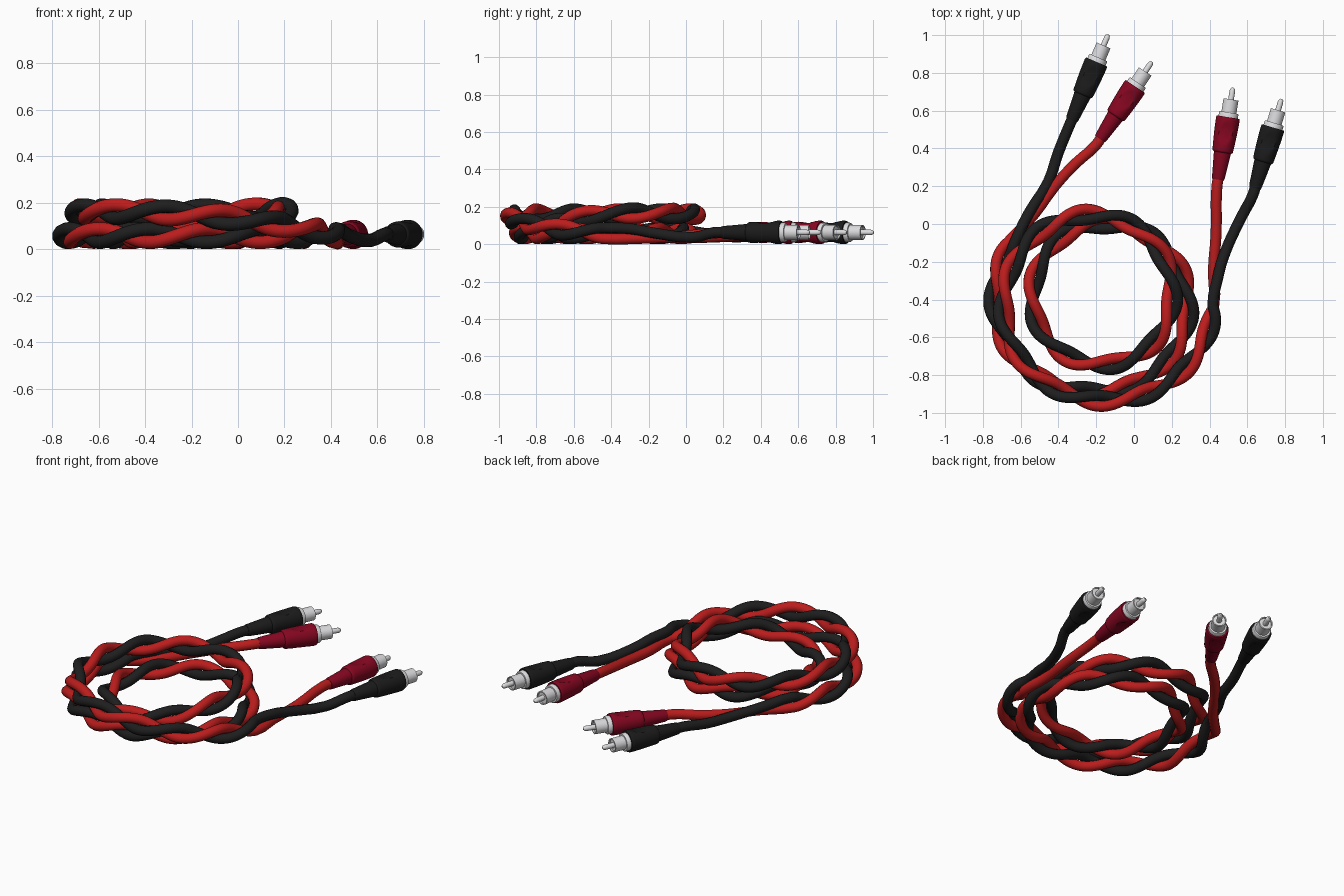
import bpy, bmesh, math
from mathutils import Vector, Matrix

cube = bpy.data.objects.get("Cube")
if cube:
    bpy.data.objects.remove(cube, do_unlink=True)


def material(name, rgb, rough=0.5):
    mat = bpy.data.materials.new(name)
    mat.use_nodes = True
    mat.diffuse_color = (*rgb, 1)
    shader = mat.node_tree.nodes["Principled BSDF"]
    shader.inputs["Base Color"].default_value = (*rgb, 1)
    shader.inputs["Roughness"].default_value = rough
    return mat


RED = material("cable red", (0.5, 0.012, 0.012))
BLACK = material("cable black", (0.013, 0.013, 0.013))
PLUG_RED = material("plug crimson", (0.24, 0.002, 0.015))
PLUG_BLACK = material("plug black", (0.011, 0.011, 0.011))
METAL = material("plug metal", (0.72, 0.72, 0.74))

CABLE_RADIUS = 0.029
TWIST_RADIUS = 0.029
TWISTS = 14
STEPS = 200
CENTRE = Vector((-0.2, -0.43, 0))

# Coil radius and height at every clockwise quarter turn, from the right side
LOW, HIGH = 0.058, 0.16
COIL = [(0.62, LOW), (0.505, 0.15), (0.49, HIGH), (0.48, HIGH), (0.4, HIGH),
        (0.315, 0.07), (0.335, LOW), (0.43, LOW), (0.49, LOW), (0.46, LOW),
        (0.54, LOW), (0.57, LOW)]
LAST_QUARTER = 10.4


def coil_point(quarter):
    """Smoothly interpolated point of the coil's centre line."""
    i = int(quarter)
    t = quarter - i
    a, b, c, d = (Vector(COIL[min(max(k, 0), len(COIL) - 1)])
                  for k in range(i - 1, i + 3))
    r, z = b + 0.5 * t * (c - a + t * (2 * a - 5 * b + 4 * c - d
                                       + t * (3 * (b - c) + d - a)))
    angle = -quarter * math.pi / 2
    return CENTRE + Vector((r * math.cos(angle), r * math.sin(angle), z))


core = [coil_point(LAST_QUARTER * i / STEPS) for i in range(STEPS + 1)]
travelled = [0.0]
for p, q in zip(core, core[1:]):
    travelled.append(travelled[-1] + (q - p).length)


def twisted_strand(phase):
    """One strand wound around the coil's centre line."""
    start, end = math.radians(-95), math.radians(235) + TWISTS * math.tau
    points = []
    for i, p in enumerate(core):
        tangent = core[min(i + 1, STEPS)] - core[max(i - 1, 0)]
        side = tangent.cross(Vector((0, 0, 1))).normalized()
        up = side.cross(tangent).normalized()
        angle = start + (end - start) * travelled[i] / travelled[-1] + phase
        points.append(p + TWIST_RADIUS * (side * math.cos(angle) + up * math.sin(angle)))
    return points


def finish(obj, mat):
    obj.data.materials.clear()
    obj.data.materials.append(mat)
    bpy.ops.object.select_all(action='DESELECT')
    obj.select_set(True)
    bpy.context.view_layer.objects.active = obj
    if obj.type == 'CURVE':
        bpy.ops.object.convert(target='MESH')
    bpy.ops.object.shade_smooth_by_angle(angle=math.radians(35))


def cable(name, points, mat):
    curve = bpy.data.curves.new(name, 'CURVE')
    curve.dimensions = '3D'
    curve.bevel_depth = CABLE_RADIUS
    curve.bevel_resolution = 4
    curve.resolution_u = 3
    curve.use_fill_caps = True
    spline = curve.splines.new('BEZIER')
    spline.bezier_points.add(len(points) - 1)
    for knot, p in zip(spline.bezier_points, points):
        knot.co = p
        knot.handle_left_type = knot.handle_right_type = 'AUTO'
    obj = bpy.data.objects.new(name, curve)
    bpy.context.collection.objects.link(obj)
    finish(obj, mat)


def lathe(name, profile, frame, mat, scoop=None, segments=40):
    """Revolve (radius, distance) pairs; scoop presses finger dents top and bottom."""
    bm = bmesh.new()
    rings = []
    for r, h in profile:
        ring = []
        for s in range(segments):
            a = math.tau * s / segments
            radius = r
            if scoop:
                middle, half = scoop
                off = math.acos(min(1, abs(math.sin(a)))) / 0.6
                dent = 1 - off ** 2 - ((h - middle) / half) ** 2
                radius -= 0.01 * math.sqrt(max(0, dent))
            ring.append(bm.verts.new((radius * math.cos(a), radius * math.sin(a), h)))
        rings.append(ring)
    for lower, upper in zip(rings, rings[1:]):
        for s in range(segments):
            n = (s + 1) % segments
            bm.faces.new((lower[s], lower[n], upper[n], upper[s]))
    bm.faces.new(rings[0][::-1])
    bm.faces.new(rings[-1])
    bm.transform(frame)
    bmesh.ops.recalc_face_normals(bm, faces=bm.faces)
    mesh = bpy.data.meshes.new(name)
    bm.to_mesh(mesh)
    bm.free()
    obj = bpy.data.objects.new(name, mesh)
    bpy.context.collection.objects.link(obj)
    finish(obj, mat)


PLUG_HEIGHT = 0.063


def plug(name, back, tip, mat):
    """Plug laid along back-to-tip; returns the cable's entry points."""
    origin = Vector((*back, PLUG_HEIGHT))
    axis = (Vector((*tip, PLUG_HEIGHT)) - origin).normalized()
    up = Vector((0, 0, 1))
    frame = Matrix((up.cross(axis), up, axis)).transposed().to_4x4()
    frame.translation = origin
    # Tapered strain relief
    lathe(name + "_strain_relief", [(0.031, 0), (0.034, 0.01), (0.047, 0.16)], frame, mat)
    # Grip body with finger dents
    body = [(0.046, 0.145), (0.053, 0.15)]
    body += [(0.055 + 0.008 * math.sin(t / 12 * math.pi / 2), 0.155 + 0.172 * t / 12)
             for t in range(13)]
    body += [(0.06, 0.335)]
    lathe(name + "_body", body, frame, mat, scoop=(0.25, 0.055))
    # Metal flange, barrel with a shallow recess, and centre pin
    lathe(name + "_flange", [(0.052, 0.33), (0.052, 0.355), (0.049, 0.36)], frame, METAL)
    lathe(name + "_barrel", [(0.04, 0.35), (0.04, 0.43), (0.034, 0.43), (0.034, 0.42)],
          frame, METAL)
    lathe(name + "_pin", [(0.015, 0.41), (0.015, 0.475), (0.012, 0.486), (0.005, 0.493)],
          frame, METAL, segments=16)
    return [origin - axis * 0.04, origin + axis * 0.03]


right_red = plug("right_red_plug", (0.445, 0.235), (0.525, 0.73), PLUG_RED)
right_black = plug("right_black_plug", (0.64, 0.19), (0.78, 0.66), PLUG_BLACK)
left_red = plug("left_red_plug", (-0.18, 0.45), (0.095, 0.86), PLUG_RED)
left_black = plug("left_black_plug", (-0.33, 0.55), (-0.14, 0.995), PLUG_BLACK)

# Twisted cables with loose tails running into the plugs
cable("red_cable",
      right_red[::-1] + [Vector((0.435, -0.05, 0.04)), Vector((0.42, -0.25, 0.031))]
      + twisted_strand(0)
      + [Vector((-0.53, 0.05, 0.035)), Vector((-0.42, 0.2, 0.04)),
         Vector((-0.31, 0.32, 0.05))] + left_red, RED)
cable("black_cable",
      right_black[::-1] + [Vector((0.57, 0.04, 0.037)), Vector((0.475, -0.17, 0.06)),
                           Vector((0.44, -0.3, 0.083))]
      + twisted_strand(math.pi)
      + [Vector((-0.555, 0.06, 0.065)), Vector((-0.455, 0.22, 0.04)),
         Vector((-0.4, 0.38, 0.045))] + left_black, BLACK)
